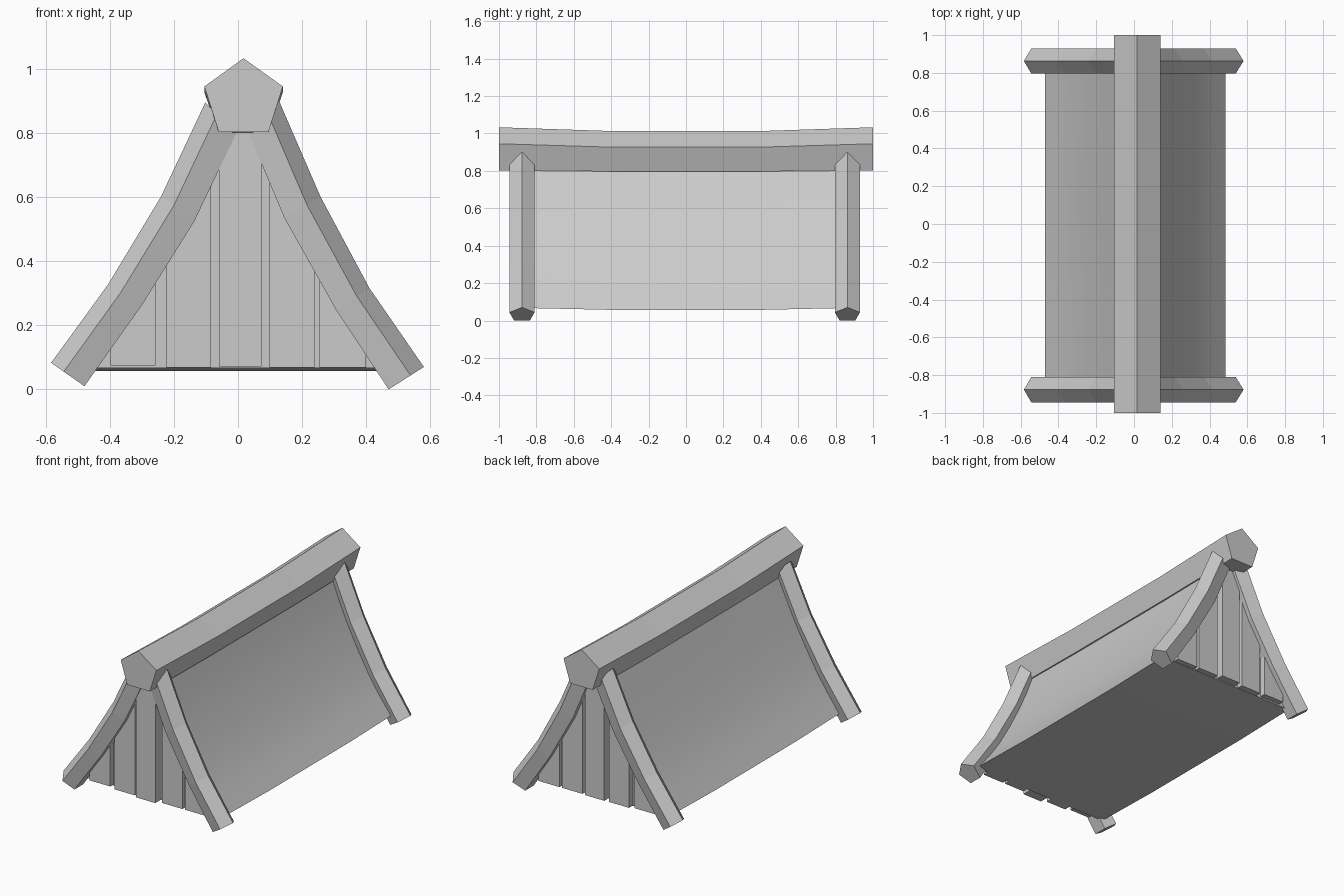
import bpy, bmesh
from mathutils import Vector

if "Cube" in bpy.data.objects:
    bpy.data.objects.remove(bpy.data.objects["Cube"])


def loft(name, rings, smooth=False):
    """Skin a list of equal-length rings and cap both ends."""
    bm = bmesh.new()
    vs = [[bm.verts.new(p) for p in r] for r in rings]
    n = len(rings[0])
    for a, b in zip(vs, vs[1:]):
        for i in range(n):
            j = (i + 1) % n
            bm.faces.new((a[i], a[j], b[j], b[i]))
    bm.faces.new(vs[0])
    bm.faces.new(vs[-1])
    bmesh.ops.recalc_face_normals(bm, faces=bm.faces)
    me = bpy.data.meshes.new(name)
    bm.to_mesh(me)
    bm.free()
    ob = bpy.data.objects.new(name, me)
    bpy.context.collection.objects.link(ob)
    if smooth:
        bpy.ops.object.select_all(action='DESELECT')
        ob.select_set(True)
        bpy.context.view_layer.objects.active = ob
        bpy.ops.object.shade_smooth_by_angle(angle=0.5)
    return ob


def sag(y, depth):
    """Drop of the roof towards its middle, flat inside |y| < 0.4."""
    return -depth * (1 - max(0, abs(y) - 0.4) / 0.6)


# Ridge beam: sagging pentagon bar
ridge = [(0.017, 1.033, 0.02), (0.14, 0.945, 0.018), (0.095, 0.803, 0.006),
         (-0.06, 0.803, 0.006), (-0.105, 0.945, 0.018)]
loft("ridge_beam", [[(x, y, z + sag(y, d)) for x, z, d in ridge]
                    for y in (-1, -0.4, 0.4, 1)])

# Roof body: concave slopes, closed underneath
right = [(0.485, 0.07), (0.405, 0.173), (0.33, 0.285), (0.255, 0.42),
         (0.185, 0.563), (0.125, 0.7), (0.075, 0.84)]
left = [(-0.472, 0.07), (-0.395, 0.175), (-0.32, 0.288), (-0.245, 0.425),
        (-0.172, 0.568), (-0.11, 0.7), (-0.045, 0.84)]
outline = right + left[::-1]
loft("roof_body", [[(x, y, z + sag(y, 0.013)) for x, z in outline]
                   for y in (-0.85, -0.4, 0.4, 0.84)], smooth=True)

# Rafters: curved pentagon bars, (outer edge, inner edge) per station
rafters = {
    "right": [((0.58, 0.07), (0.47, 0.0)), ((0.41, 0.316), (0.306, 0.248)),
              ((0.258, 0.6), (0.145, 0.534)), ((0.128, 0.9), (0.033, 0.8))],
    "left": [((-0.583, 0.083), (-0.479, 0.01)), ((-0.405, 0.328), (-0.299, 0.264)),
             ((-0.24, 0.602), (-0.136, 0.525)), ((-0.102, 0.895), (-0.005, 0.8))],
}
for end, yc in (("front", -0.877), ("back", 0.863)):
    for side, path in rafters.items():
        rings = []
        for outer, inner in path:
            o, i = Vector(outer), Vector(inner)
            ring = []
            for t, dy in ((0, 0), (0.378, 0.067), (1, 0.042), (1, -0.042), (0.378, -0.067)):
                p = o.lerp(i, t)
                ring.append((p.x, yc + dy, p.y))
            rings.append(ring)
        loft(f"{end}_rafter_{side}", rings)


def roof_z(x):
    """Roof height above x."""
    pts = sorted(left + right)
    for (x0, z0), (x1, z1) in zip(pts, pts[1:]):
        if x0 <= x <= x1:
            return z0 + (z1 - z0) * (x - x0) / (x1 - x0)


# Gable planks: (x from, x to, extra thickness, bottom height)
planks = [(-0.398, -0.258, 0, 0.075), (-0.223, -0.084, 0.005, 0.068), (-0.06, 0.073, 0.03, 0.072),
          (0.098, 0.238, 0, 0.068), (0.255, 0.40, 0, 0.068)]
for end, s, yi in (("front", -1, 0.83), ("back", 1, 0.82)):
    for k, (x0, x1, extra, zb) in enumerate(planks):
        yo = yi + 0.055 + (extra if s < 0 else extra * 0.4)
        xm = (x0 + x1) / 2
        prof = [(x0, zb), (x1, zb)] + [(x, min(0.81, roof_z(x) - 0.02)) for x in (x1, xm, x0)]
        loft(f"{end}_plank_{k + 1}", [[(x, s * y, z) for x, z in prof] for y in (yi, yo)])
